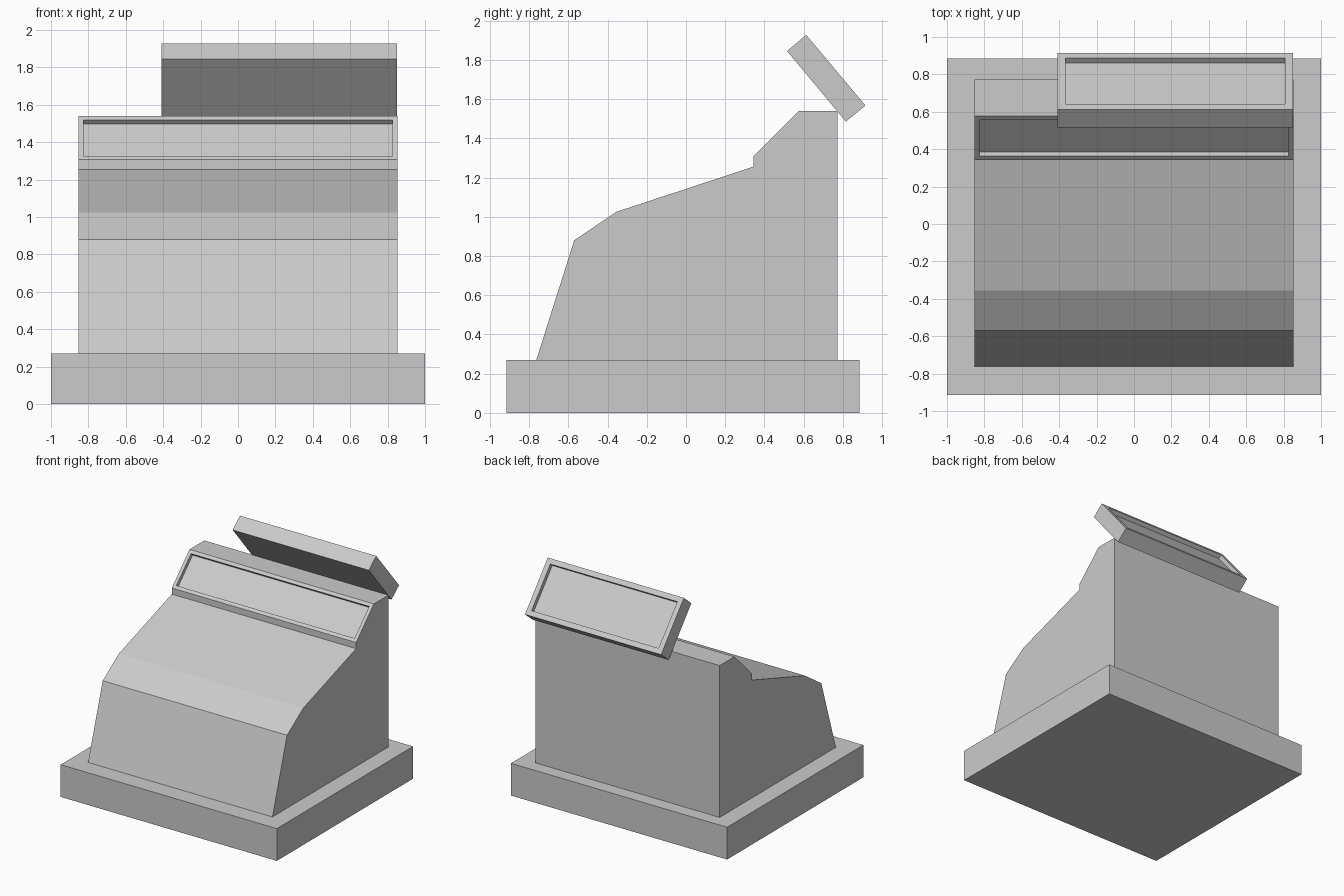
import bpy
import bmesh
from mathutils import Vector

# Remove the default cube
cube = bpy.data.objects.get("Cube")
if cube:
    bpy.data.objects.remove(cube, do_unlink=True)

# Single flat grey
grey = bpy.data.materials.new("light_grey")
grey.use_nodes = True
colour = (0.6, 0.6, 0.6, 1)
grey.diffuse_color = colour
grey.node_tree.nodes["Principled BSDF"].inputs["Base Color"].default_value = colour


def extruded_part(name, profile, x_min, x_max, panel=None):
    """Extrude a (y, z) profile along x; panel = (facing, margin, depth) sinks one face."""
    bm = bmesh.new()
    side = bm.faces.new([bm.verts.new((x_min, y, z)) for y, z in profile])
    extruded = bmesh.ops.extrude_face_region(bm, geom=[side])["geom"]
    moved = [v for v in extruded if isinstance(v, bmesh.types.BMVert)]
    bmesh.ops.translate(bm, verts=moved, vec=(x_max - x_min, 0, 0))
    bmesh.ops.recalc_face_normals(bm, faces=bm.faces)
    if panel:
        facing, margin, depth = panel
        direction = Vector(facing).normalized()
        face = max(bm.faces, key=lambda f: f.normal.dot(direction))
        # Rim first, then a straight-walled recess
        bmesh.ops.inset_individual(bm, faces=[face], thickness=margin)
        inward = -face.normal.copy() * depth
        floor = bmesh.ops.extrude_discrete_faces(bm, faces=[face])["faces"][0]
        bmesh.ops.translate(bm, verts=floor.verts, vec=inward)
    mesh = bpy.data.meshes.new(name)
    bm.to_mesh(mesh)
    bm.free()
    mesh.materials.append(grey)
    obj = bpy.data.objects.new(name, mesh)
    bpy.context.collection.objects.link(obj)
    return obj


# Drawer base
extruded_part("drawer_base",
              [(-0.915, 0), (0.885, 0), (0.885, 0.27), (-0.915, 0.27)], -1, 1)

# Sloped body with the recessed front display
extruded_part("register_body",
              [(-0.763, 0.27), (-0.57, 0.88), (-0.355, 1.025), (0.343, 1.255),
               (0.343, 1.307), (0.577, 1.54), (0.773, 1.54), (0.773, 0.27)],
              -0.853, 0.853, panel=((0, -1, 1), 0.04, 0.03))

# Tilted customer display, recessed on its rear face
extruded_part("customer_display",
              [(0.515, 1.845), (0.613, 1.927), (0.915, 1.567), (0.815, 1.485)],
              -0.41, 0.85, panel=((0, 0.77, 0.64), 0.06, 0.035))
